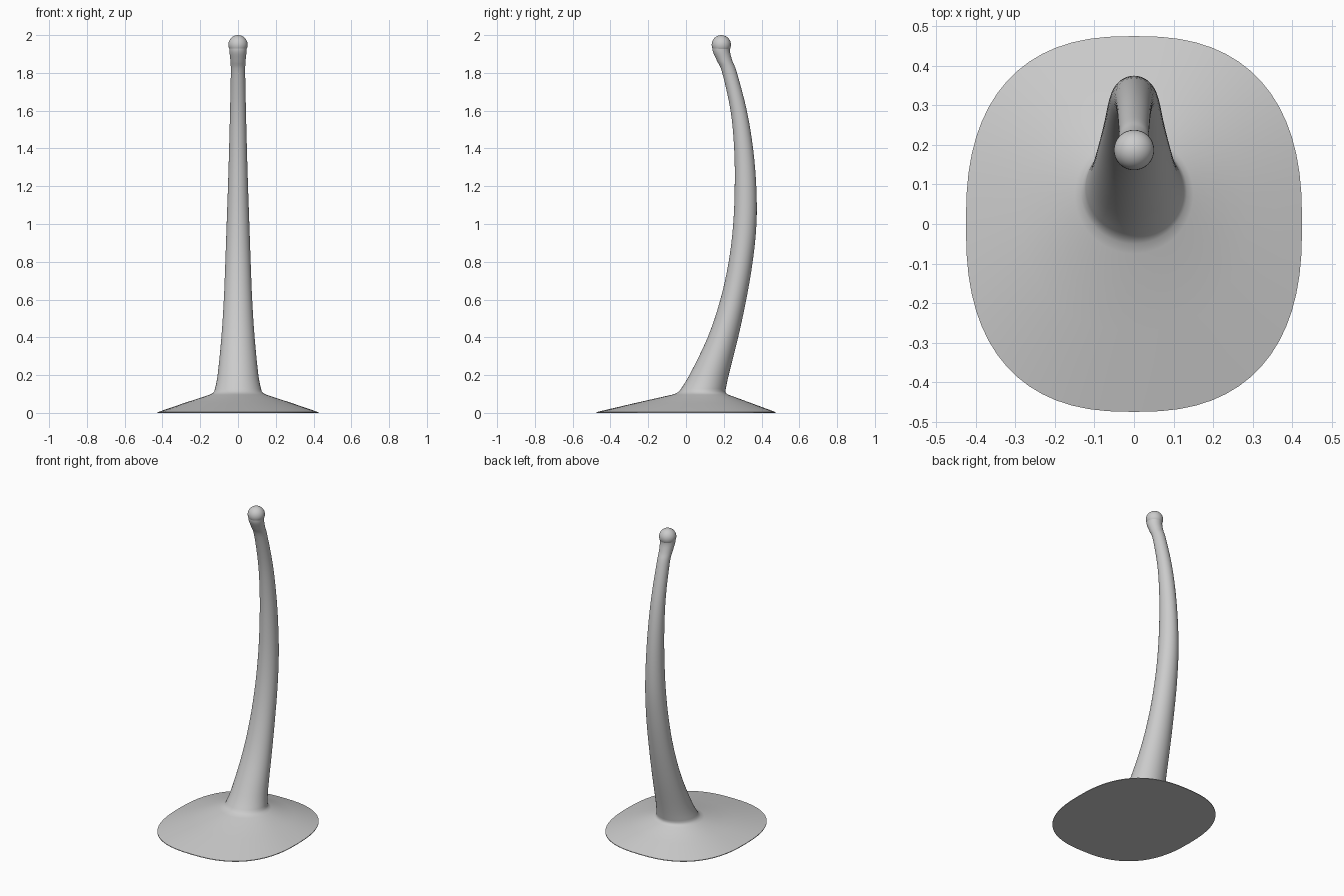
import bpy, bmesh, math

cube = bpy.data.objects.get("Cube")
if cube:
    bpy.data.objects.remove(cube)

SIDES = 64

grey = bpy.data.materials.new("plain grey")
grey.use_nodes = True
GREY = (0.6, 0.6, 0.6, 1)
grey.diffuse_color = GREY
grey.node_tree.nodes["Principled BSDF"].inputs["Base Color"].default_value = GREY


def add_object(name, bm):
    bmesh.ops.recalc_face_normals(bm, faces=bm.faces)
    mesh = bpy.data.meshes.new(name)
    bm.to_mesh(mesh)
    bm.free()
    mesh.materials.append(grey)
    obj = bpy.data.objects.new(name, mesh)
    bpy.context.collection.objects.link(obj)
    bpy.ops.object.select_all(action="DESELECT")
    obj.select_set(True)
    bpy.context.view_layer.objects.active = obj
    bpy.ops.object.shade_smooth_by_angle(angle=math.radians(50))
    return obj


def ring(bm, z, front, back, half_width, power=2.0):
    """Horizontal superellipse between two y limits."""
    verts = []
    for i in range(SIDES):
        a = 2 * math.pi * i / SIDES
        c, s = math.cos(a), math.sin(a)
        x = math.copysign(abs(c) ** (2 / power), c) * half_width
        y = math.copysign(abs(s) ** (2 / power), s) * (back - front) / 2
        verts.append(bm.verts.new((x, y + (front + back) / 2, z)))
    return verts


def loft(bm, rings):
    for low, high in zip(rings, rings[1:]):
        for i in range(SIDES):
            j = (i + 1) % SIDES
            bm.faces.new((low[i], low[j], high[j], high[i]))


def smooth_path(points, steps=4):
    """Catmull-Rom spline through rows of numbers."""
    p = [points[0]] + points + [points[-1]]
    out = []
    for k in range(len(points) - 1):
        for n in range(steps):
            t = n / steps
            out.append([0.5 * (2 * b + (c - a) * t + (2 * a - 5 * b + 4 * c - d) * t * t
                               + (3 * b - a - 3 * c + d) * t ** 3)
                        for a, b, c, d in zip(*p[k:k + 4])])
    return out + [points[-1]]


# Stem sections from foot to tip: height, front y, back y, half width
stem_sections = [
    [0.115, -0.035, 0.208, 0.125],
    [0.2, 0.018, 0.226, 0.108],
    [0.4, 0.115, 0.276, 0.088],
    [0.6, 0.182, 0.319, 0.075],
    [0.8, 0.226, 0.353, 0.067],
    [1.0, 0.25, 0.373, 0.06],
    [1.2, 0.258, 0.372, 0.053],
    [1.4, 0.255, 0.355, 0.047],
    [1.6, 0.236, 0.322, 0.042],
    [1.8, 0.192, 0.27, 0.038],
    [1.86, 0.166, 0.247, 0.04],
    [1.91, 0.143, 0.233, 0.045],
    [1.94, 0.14, 0.233, 0.046],
]

# Base and stem as one blended skin
bm = bmesh.new()
rings = [ring(bm, 0, -0.475, 0.475, 0.425, 2.5),
         ring(bm, 0.004, -0.475, 0.475, 0.425, 2.5),
         ring(bm, 0.052, -0.27, 0.345, 0.285, 2.3),
         ring(bm, 0.096, -0.075, 0.225, 0.15),
         ring(bm, 0.104, -0.05, 0.212, 0.134)]
rings += [ring(bm, *section) for section in smooth_path(stem_sections)]
loft(bm, rings)
bm.faces.new(rings[0])
bm.faces.new(rings[-1])
add_object("base_and_stem", bm)

# Rounded tip
bm = bmesh.new()
bmesh.ops.create_uvsphere(bm, u_segments=32, v_segments=16, radius=0.051)
ball = add_object("tip_ball", bm)
ball.location = (0, 0.187, 1.949)
